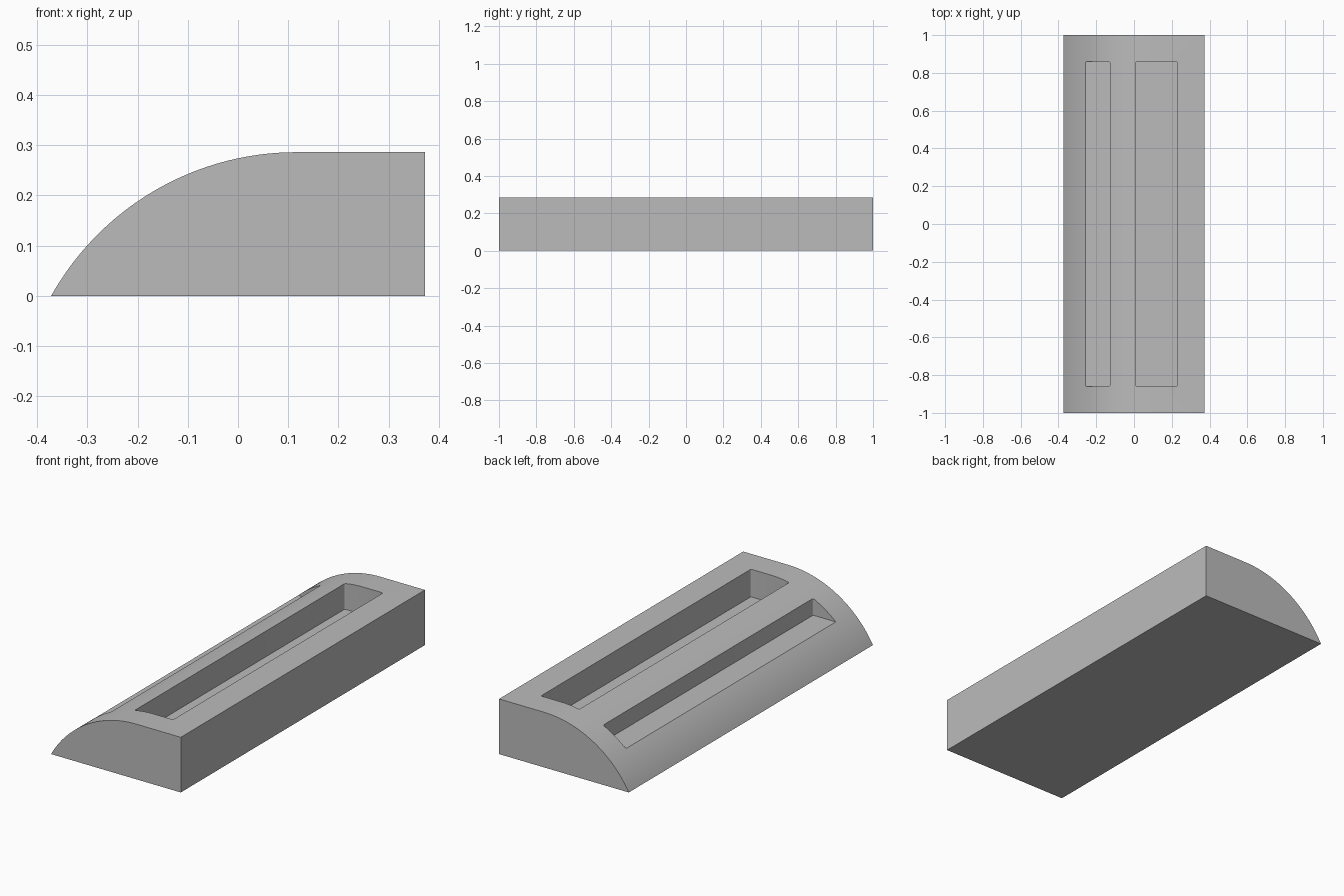
import bpy, bmesh, math

if "Cube" in bpy.data.objects:
    bpy.data.objects.remove(bpy.data.objects["Cube"])

HALF_W, HALF_L, HEIGHT, RADIUS = 0.372, 1.0, 0.286, 0.56
FLOOR, POCKET_Y, CORNER = 0.143, 0.86, 0.008

grey = bpy.data.materials.new("plain grey")
grey.use_nodes = True
grey.diffuse_color = (0.5, 0.5, 0.5, 1)
grey.node_tree.nodes["Principled BSDF"].inputs["Base Color"].default_value = (0.5, 0.5, 0.5, 1)


def prism(name, outline, offset):
    """Extrude a closed outline of 3D points along an offset."""
    bm = bmesh.new()
    face = bm.faces.new([bm.verts.new(p) for p in outline])
    out = bmesh.ops.extrude_face_region(bm, geom=[face])
    moved = [v for v in out["geom"] if isinstance(v, bmesh.types.BMVert)]
    bmesh.ops.translate(bm, verts=moved, vec=offset)
    bmesh.ops.recalc_face_normals(bm, faces=bm.faces)
    mesh = bpy.data.meshes.new(name)
    bm.to_mesh(mesh)
    bm.free()
    mesh.materials.append(grey)
    obj = bpy.data.objects.new(name, mesh)
    bpy.context.collection.objects.link(obj)
    return obj


def rounded_rect(x0, x1, half_y, r, z, steps=4):
    """Outline of a rectangle with small rounded corners."""
    centres = [(x1 - r, half_y - r), (x0 + r, half_y - r),
               (x0 + r, r - half_y), (x1 - r, r - half_y)]
    return [(cx + r * math.cos(a), cy + r * math.sin(a), z)
            for i, (cx, cy) in enumerate(centres)
            for a in [math.pi / 2 * (i + k / steps) for k in range(steps + 1)]]


# Body: curved left shoulder running tangent into a flat top
drop = HEIGHT - RADIUS
sweep = math.acos(-drop / RADIUS)
centre_x = -HALF_W + RADIUS * math.sin(sweep)
SEGMENTS = 40
angles = [sweep * (1 - i / SEGMENTS) for i in range(SEGMENTS + 1)]
outline = [(centre_x - RADIUS * math.sin(a), -HALF_L, drop + RADIUS * math.cos(a))
           for a in angles]
outline += [(HALF_W, -HALF_L, HEIGHT), (HALF_W, -HALF_L, 0)]
body = prism("block_body", outline, (0, 2 * HALF_L, 0))

# Two long pockets sharing one floor height
cutters = []
for name, x0, x1 in (("narrow_pocket", -0.259, -0.127), ("wide_pocket", 0.01, 0.23)):
    cutter = prism(name, rounded_rect(x0, x1, POCKET_Y, CORNER, FLOOR), (0, 0, HEIGHT))
    cutter.hide_render = True
    cutters.append(cutter)
    mod = body.modifiers.new(name, 'BOOLEAN')
    mod.operation, mod.solver, mod.object = 'DIFFERENCE', 'EXACT', cutter

bpy.ops.object.select_all(action='DESELECT')
bpy.context.view_layer.objects.active = body
body.select_set(True)
for mod in list(body.modifiers):
    bpy.ops.object.modifier_apply(modifier=mod.name)
for cutter in cutters:
    bpy.data.objects.remove(cutter)

# Smooth shoulder, crisp edges
bpy.ops.object.shade_smooth_by_angle(angle=math.radians(25))
